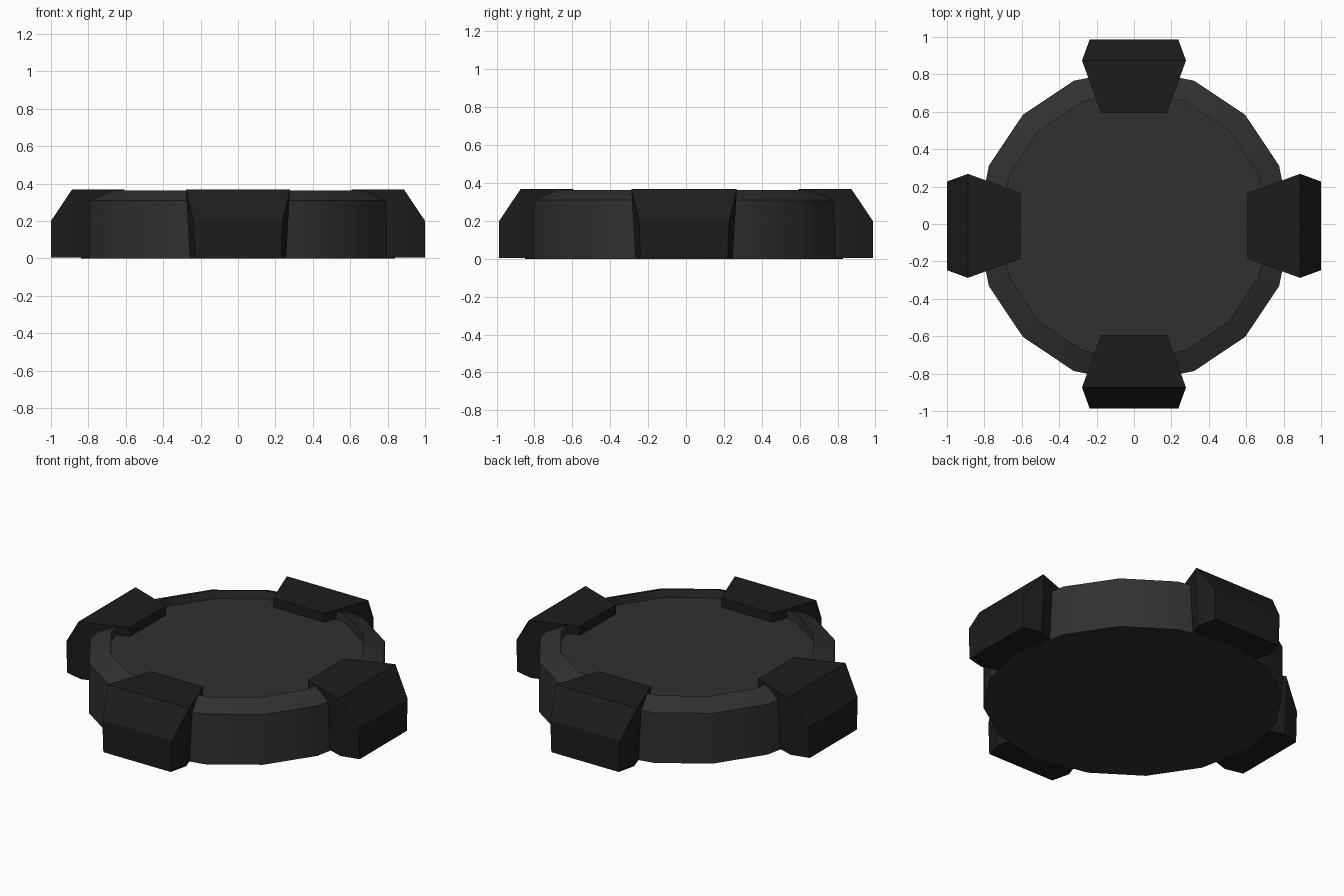
import bpy, bmesh, math
from mathutils import Matrix, Vector

if "Cube" in bpy.data.objects:
    bpy.data.objects.remove(bpy.data.objects["Cube"])


def material(name, v):
    m = bpy.data.materials.new(name)
    m.diffuse_color = (v, v, v, 1)
    m.use_nodes = True
    m.node_tree.nodes["Principled BSDF"].inputs["Base Color"].default_value = m.diffuse_color
    return m


def finish(name, bm, mat):
    bmesh.ops.recalc_face_normals(bm, faces=bm.faces)
    me = bpy.data.meshes.new(name)
    bm.to_mesh(me)
    bm.free()
    me.materials.append(mat)
    ob = bpy.data.objects.new(name, me)
    bpy.context.collection.objects.link(ob)
    return ob


disc_mat = material("dark_grey", 0.03)
clamp_mat = material("near_black", 0.012)

# Round body: 16-sided, sloped rim around a shallow recess
SIDES = 16
profile = [(0.84, 0.0), (0.84, 0.31), (0.72, 0.362), (0.72, 0.31)]
bm = bmesh.new()
rings = []
for r, z in profile:
    rings.append([bm.verts.new((r * math.cos(math.tau * i / SIDES),
                                r * math.sin(math.tau * i / SIDES) - 0.01, z))
                  for i in range(SIDES)])
for a, b in zip(rings, rings[1:]):
    for i in range(SIDES):
        j = (i + 1) % SIDES
        bm.faces.new((a[i], a[j], b[j], b[i]))
bm.faces.new(rings[0])
bm.faces.new(rings[-1])
body = finish("round_body", bm, disc_mat)
bpy.context.view_layer.objects.active = body
body.select_set(True)
bpy.ops.object.shade_smooth_by_angle(angle=math.radians(30))


# Clamp block pointing along +x, its outer face at x = 0
def clamp(name, angle, centre):
    bm = bmesh.new()
    # stations: x, half width at bottom, half width at top, top height
    stations = [(0.0, 0.23, 0.237, 0.2),
                (-0.112, 0.257, 0.278, 0.367),
                (-0.392, 0.165, 0.176, 0.367)]
    loops = [[bm.verts.new(p) for p in ((x, -wb, 0.004), (x, wb, 0.004),
                                        (x, wt, h), (x, -wt, h))]
             for x, wb, wt, h in stations]
    for a, b in zip(loops, loops[1:]):
        for i in range(4):
            j = (i + 1) % 4
            bm.faces.new((a[i], a[j], b[j], b[i]))
    bm.faces.new(loops[0])
    bm.faces.new(loops[-1])
    bm.transform(Matrix.Translation(Vector(centre)) @ Matrix.Rotation(angle, 4, 'Z'))
    finish(name, bm, clamp_mat)


# Four clamps around the body
for name, deg, pos in (("right_clamp", 0, (1.0, -0.01, 0)),
                       ("back_clamp", 90, (0, 0.986, 0)),
                       ("left_clamp", 180, (-1.0, -0.01, 0)),
                       ("front_clamp", 270, (0, -0.986, 0))):
    clamp(name, math.radians(deg), pos)
